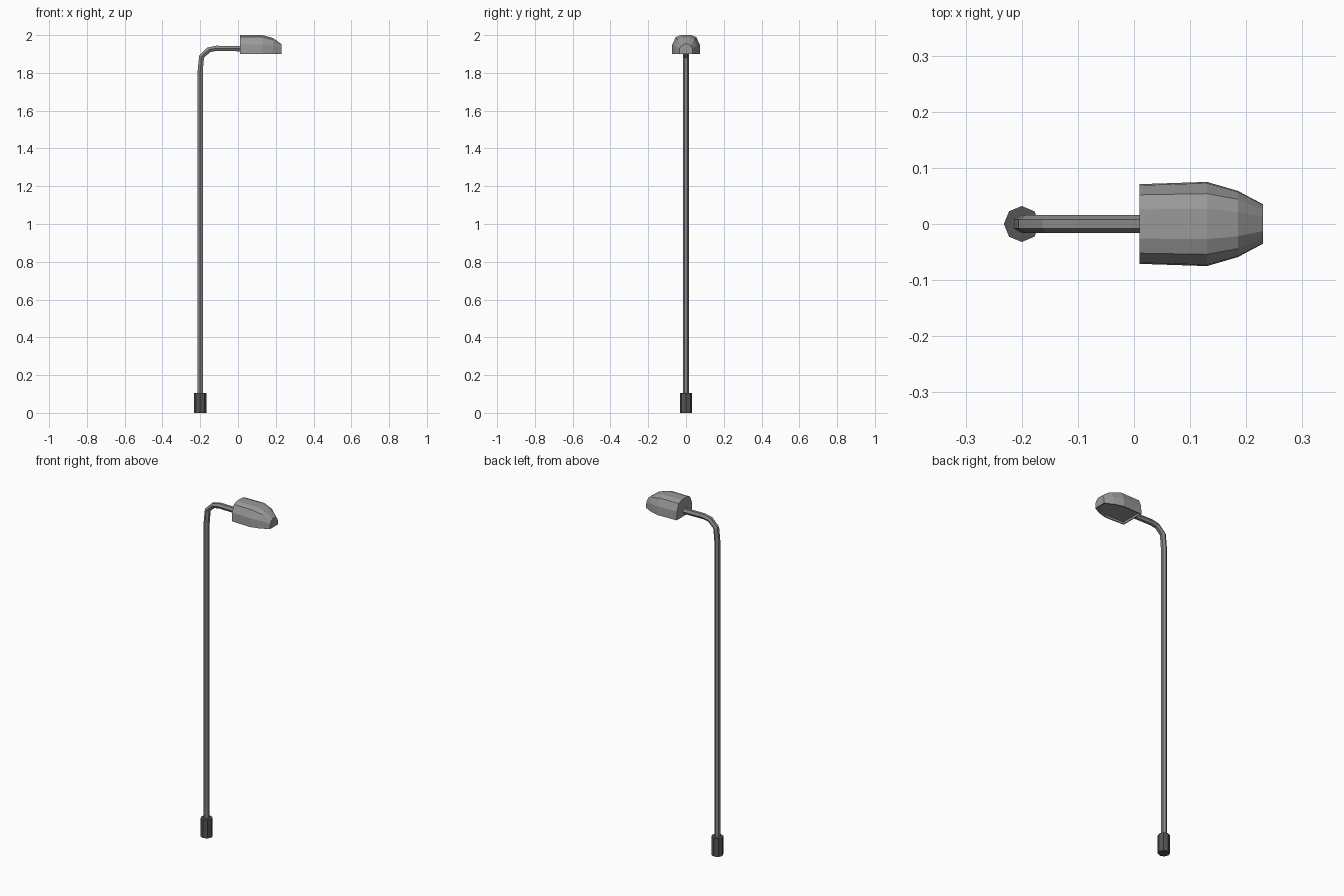
import bpy, bmesh
from math import cos, sin, tau, atan2

if "Cube" in bpy.data.objects:
    bpy.data.objects.remove(bpy.data.objects["Cube"])


def loft(name, rings, grey, recess=False):
    """Skin a list of equal-sized rings into a closed flat-shaded object."""
    bm = bmesh.new()
    rows = [[bm.verts.new(p) for p in ring] for ring in rings]
    n = len(rows[0])
    for a, b in zip(rows, rows[1:]):
        for i in range(n):
            j = (i + 1) % n
            bm.faces.new((a[i], a[j], b[j], b[i]))
    bm.faces.new(rows[0][::-1])
    bm.faces.new(rows[-1])
    bmesh.ops.recalc_face_normals(bm, faces=bm.faces[:])
    # Optional shallow recess in the underside
    if recess:
        under = [f for f in bm.faces if f.normal.z < -0.9]
        bmesh.ops.inset_region(bm, faces=under, thickness=0.007)
        ext = bmesh.ops.extrude_face_region(bm, geom=under)
        moved = [g for g in ext["geom"] if isinstance(g, bmesh.types.BMVert)]
        bmesh.ops.translate(bm, verts=moved, vec=(0, 0, 0.012))
        left = [f for f in under if f.is_valid]
        if left:
            bmesh.ops.delete(bm, geom=left, context='FACES_ONLY')
        bmesh.ops.recalc_face_normals(bm, faces=bm.faces[:])
    mesh = bpy.data.meshes.new(name)
    bm.to_mesh(mesh)
    bm.free()
    mat = bpy.data.materials.new(name + "_grey")
    mat.diffuse_color = (grey, grey, grey, 1)
    mat.use_nodes = True
    mat.node_tree.nodes["Principled BSDF"].inputs["Base Color"].default_value = mat.diffuse_color
    mesh.materials.append(mat)
    obj = bpy.data.objects.new(name, mesh)
    bpy.context.collection.objects.link(obj)
    return obj


# Octagonal foot sleeve
def octagon(z, r=0.032):
    return [(-0.2 + r * cos(tau * i / 8), r * sin(tau * i / 8), z) for i in range(8)]


loft("base_sleeve", [octagon(0), octagon(0.106)], 0.09)

# Six-sided post curving over into the arm
path = [(-0.2, 0.09), (-0.2, 1.81), (-0.193, 1.885), (-0.155, 1.922),
        (-0.115, 1.93), (0.02, 1.928)]
radius = 0.016
rings = []
for i, (x, z) in enumerate(path):
    x0, z0 = path[max(i - 1, 0)]
    x1, z1 = path[min(i + 1, len(path) - 1)]
    t = atan2(z1 - z0, x1 - x0)
    ring = []
    for k in range(6):
        a = tau * (k + 0.5) / 6
        u, v = radius * cos(a), radius * sin(a)
        ring.append((x + u * sin(t), v, z - u * cos(t)))
    rings.append(ring)
loft("post_and_arm", rings, 0.25)

# Lamp housing: x, outer half width, top half width, shoulder z, top z
stations = [(0.01, 0.071, 0.052, 1.950, 2.0),
            (0.13, 0.075, 0.054, 1.950, 2.0),
            (0.185, 0.059, 0.044, 1.943, 1.985),
            (0.23, 0.035, 0.025, 1.930, 1.952)]
head = []
for x, w, t, zs, zt in stations:
    half = [(w, 1.9), (w * 0.97, zs), (t, zt - 0.01), (t * 0.5, zt)]
    head.append([(x, y, z) for y, z in half] + [(x, -y, z) for y, z in half[::-1]])
loft("lamp_head", head, 0.32, recess=True)
